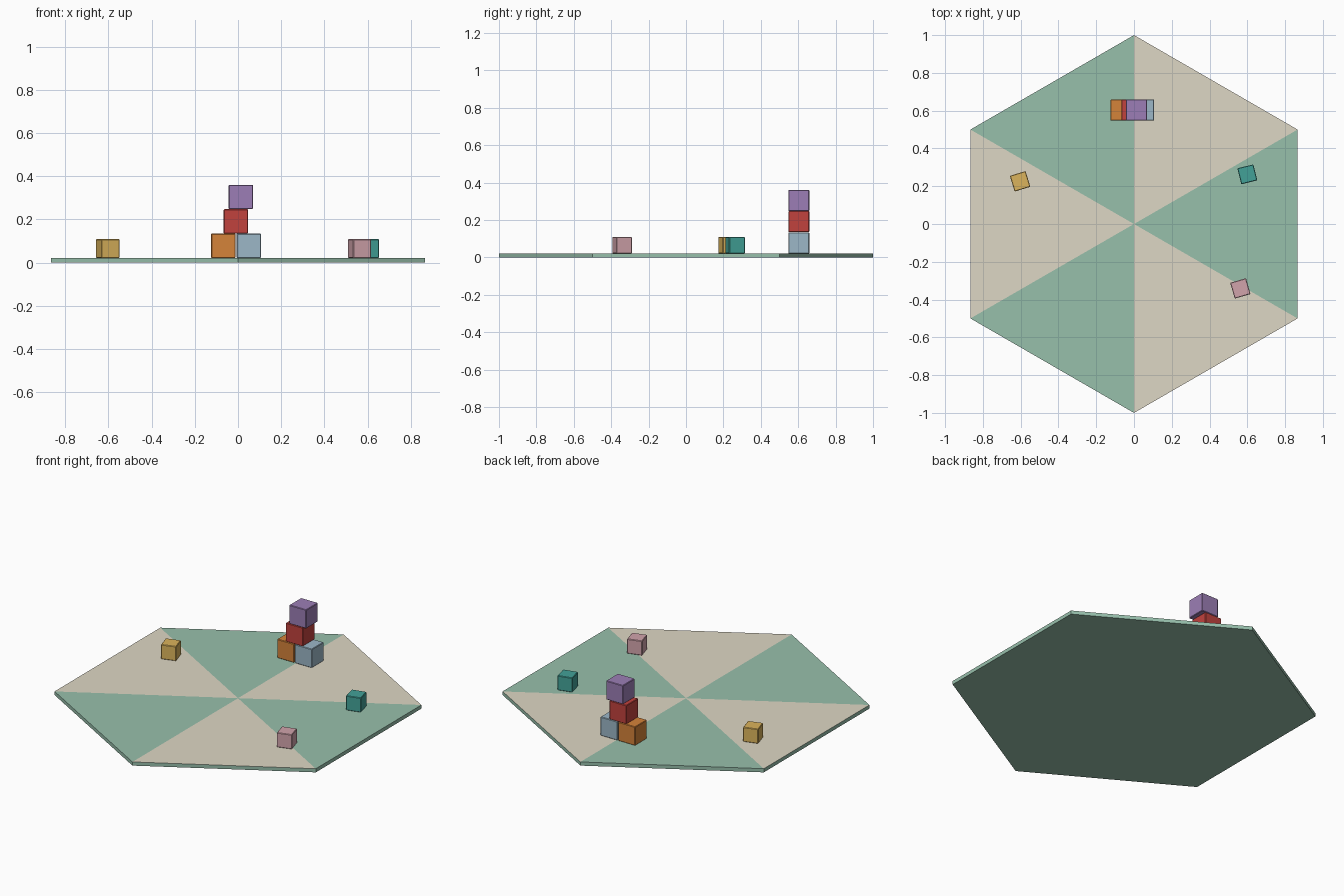
import bpy, bmesh
from math import radians, sin, cos

if "Cube" in bpy.data.objects:
    bpy.data.objects.remove(bpy.data.objects["Cube"])


def material(name, r, g, b):
    # display colour (0-255) to linear
    m = bpy.data.materials.new(name)
    m.diffuse_color = [(c / 255) ** 2.2 for c in (r, g, b)] + [1.0]
    m.use_nodes = True
    m.node_tree.nodes["Principled BSDF"].inputs["Base Color"].default_value = m.diffuse_color
    return m


def finish(bm, name, mats):
    mesh = bpy.data.meshes.new(name)
    bmesh.ops.recalc_face_normals(bm, faces=bm.faces)
    bm.to_mesh(mesh)
    bm.free()
    for m in mats:
        mesh.materials.append(m)
    ob = bpy.data.objects.new(name, mesh)
    bpy.context.collection.objects.link(ob)
    return ob


PLATE = 0.022
BLOCK = 0.113
SMALL = 0.087

# Hexagonal board: green slab whose top is split into alternating wedges
bm = bmesh.new()
angles = [radians(30 + 60 * i) for i in range(6)]
low = [bm.verts.new((cos(a), sin(a), 0)) for a in angles]
top = [bm.verts.new((cos(a), sin(a), PLATE)) for a in angles]
hub = bm.verts.new((0, 0, PLATE))
bm.faces.new(low[::-1])
for i in range(6):
    j = (i + 1) % 6
    bm.faces.new((low[i], low[j], top[j], top[i]))
    wedge = bm.faces.new((hub, top[i], top[j]))
    wedge.material_index = 1 - i % 2
finish(bm, "hex_board", [material("board_green", 150, 190, 170),
                         material("board_beige", 221, 214, 195)])


# Cubes with a tiny edge bevel
def cube(name, x, y, z, size, turn, color):
    bm = bmesh.new()
    bmesh.ops.create_cube(bm, size=size)
    ob = finish(bm, name, [material(name + "_paint", *color)])
    ob.location = (x, y, z + size / 2)
    ob.rotation_euler.z = radians(turn)
    bevel = ob.modifiers.new("soft_edges", "BEVEL")
    bevel.width = 0.003
    bevel.segments = 1


# Stacked tower
for name, x, level, color in (
        ("orange_block", -0.068, 0, (212, 130, 60)),
        ("blue_block", 0.050, 0, (155, 182, 198)),
        ("red_block", -0.010, 1, (192, 68, 64)),
        ("purple_block", 0.013, 2, (155, 125, 180))):
    cube(name, x, 0.603, PLATE + level * BLOCK, BLOCK - 0.0005, 0, color)

# Loose small cubes
for name, x, y, turn, color in (
        ("yellow_cube", -0.603, 0.226, 17, (218, 178, 92)),
        ("teal_cube", 0.600, 0.263, 14, (68, 160, 150)),
        ("pink_cube", 0.563, -0.341, 16, (208, 162, 170))):
    cube(name, x, y, PLATE, SMALL, turn, color)
